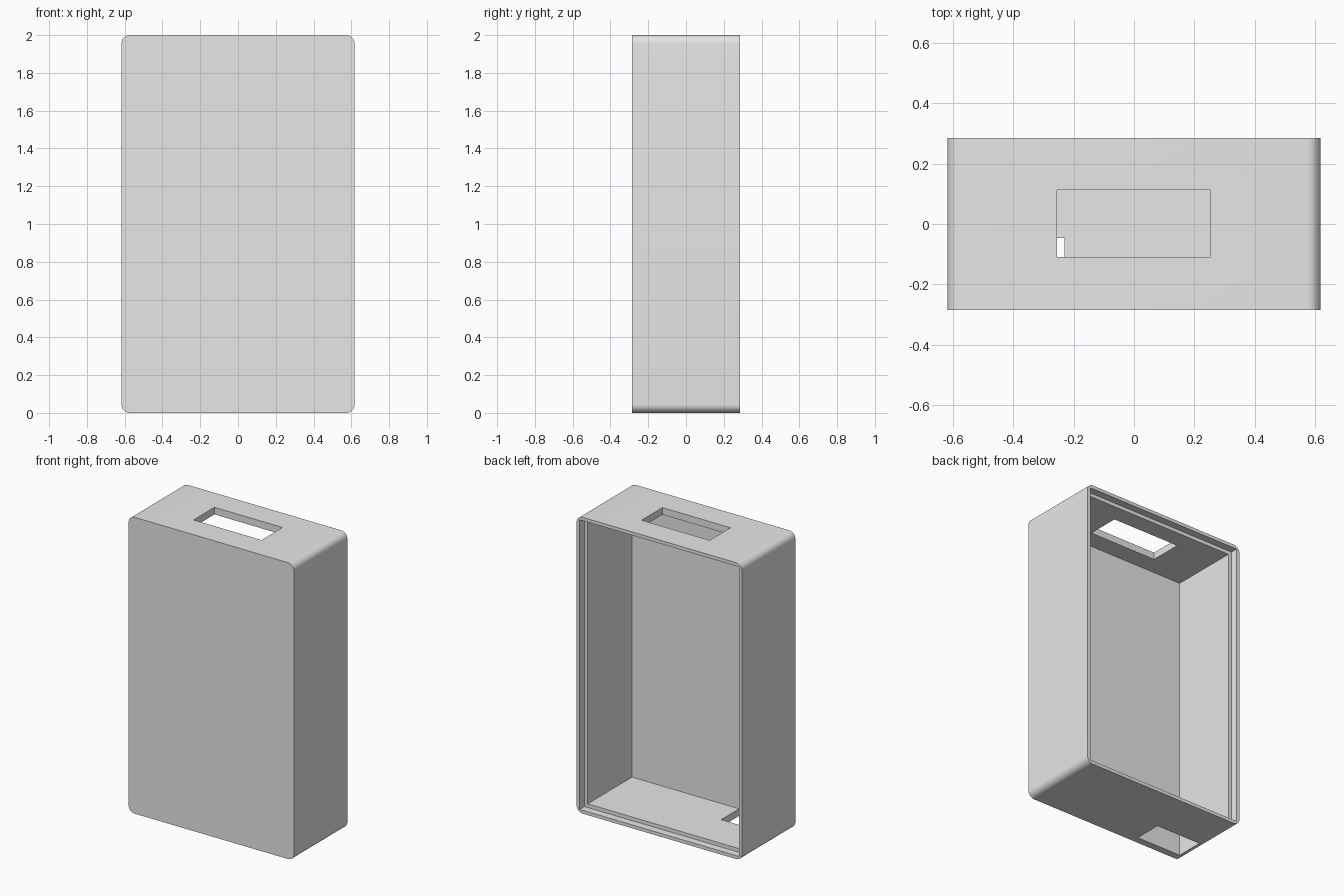
import bpy
import bmesh

if "Cube" in bpy.data.objects:
    bpy.data.objects.remove(bpy.data.objects["Cube"], do_unlink=True)

W, D, H = 1.234, 0.57, 2.0      # outer size
WALL, RIM, RECESS = 0.048, 0.023, 0.05
RADIUS = 0.045

grey = bpy.data.materials.new("light grey plastic")
grey.use_nodes = True
colour = (0.8, 0.8, 0.8, 1)
grey.diffuse_color = colour
grey.node_tree.nodes["Principled BSDF"].inputs["Base Color"].default_value = colour


def block(name, low, high, radius=0):
    """Box between two corners, with optional rounding of the edges along y."""
    bm = bmesh.new()
    bmesh.ops.create_cube(bm, size=1)
    for v in bm.verts:
        v.co = [(l + h) / 2 + c * (h - l) for l, h, c in zip(low, high, v.co)]
    if radius:
        edges = [e for e in bm.edges
                 if abs(e.verts[0].co.y - e.verts[1].co.y) > 0.1]
        bmesh.ops.bevel(bm, geom=edges, offset=radius, segments=10,
                        profile=0.5, affect='EDGES')
    mesh = bpy.data.meshes.new(name)
    bm.to_mesh(mesh)
    bm.free()
    mesh.materials.append(grey)
    obj = bpy.data.objects.new(name, mesh)
    bpy.context.collection.objects.link(obj)
    return obj


def cut(target, name, low, high):
    """Subtract a box from the target and remove the cutter."""
    cutter = block(name, low, high)
    cutter.hide_render = True
    mod = target.modifiers.new(name, 'BOOLEAN')
    mod.operation = 'DIFFERENCE'
    mod.solver = 'EXACT'
    mod.object = cutter
    bpy.context.view_layer.objects.active = target
    bpy.ops.object.modifier_apply(modifier=mod.name)
    bpy.data.objects.remove(cutter, do_unlink=True)


# Outer shell, rounded in the front outline
shell = block("enclosure_shell", (-W / 2, -D / 2, 0), (W / 2, D / 2, H), RADIUS)

# Main cavity, open at the back
cut(shell, "cavity", (-W / 2 + WALL, -D / 2 + WALL, WALL),
    (W / 2 - WALL, D, H - WALL))

# Shallow step around the opening that receives a lid
cut(shell, "lid_recess", (-W / 2 + RIM, D / 2 - RECESS, RIM),
    (W / 2 - RIM, D, H - RIM))

# Slot through the top wall
cut(shell, "top_slot", (-0.255, -0.11, H - 0.1), (0.253, 0.113, H + 0.1))

# Opening through the floor, near the front corner
cut(shell, "floor_opening", (-0.568, -0.236, -0.1), (-0.23, -0.046, 0.1))

# Smooth rounded corners, crisp flat walls
bpy.ops.object.select_all(action='DESELECT')
shell.select_set(True)
bpy.context.view_layer.objects.active = shell
bpy.ops.object.shade_smooth_by_angle(angle=0.52)
